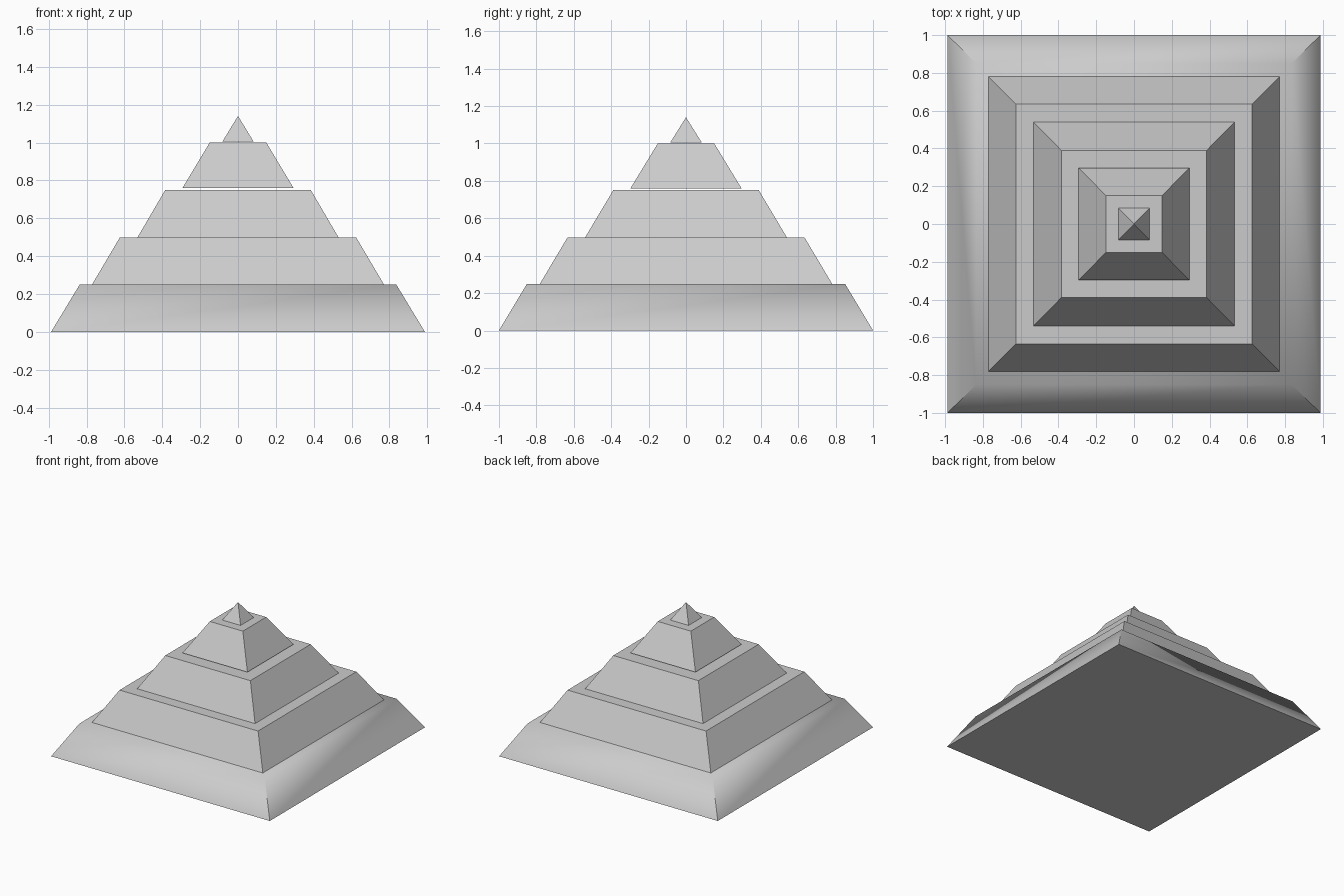
import bpy
import bmesh
from math import radians

cube = bpy.data.objects.get("Cube")
if cube:
    bpy.data.objects.remove(cube, do_unlink=True)

# One plain stone colour
stone = bpy.data.materials.new("light_grey_stone")
stone.use_nodes = True
stone.diffuse_color = (0.6, 0.6, 0.6, 1)
stone.node_tree.nodes["Principled BSDF"].inputs["Base Color"].default_value = (0.6, 0.6, 0.6, 1)


def tier(name, bottom, top, z0, z1):
    """Closed four-sided frustum; with top=None it ends in a point."""
    bm = bmesh.new()
    corners = [(-1, -1), (1, -1), (1, 1), (-1, 1)]

    def ring(half, z):
        return [bm.verts.new((sx * half[0], sy * half[1], z)) for sx, sy in corners]

    low = ring(bottom, z0)
    bm.faces.new(low[::-1])
    if top:
        high = ring(top, z1)
        bm.faces.new(high)
    else:
        apex = bm.verts.new((0, 0, z1))
    for i in range(4):
        j = (i + 1) % 4
        upper = [high[j], high[i]] if top else [apex]
        bm.faces.new([low[i], low[j]] + upper)
    mesh = bpy.data.meshes.new(name)
    bm.to_mesh(mesh)
    bm.free()
    mesh.materials.append(stone)
    obj = bpy.data.objects.new(name, mesh)
    bpy.context.collection.objects.link(obj)
    return obj


# Stacked tiers from the ground up
base = tier("base_tier", (0.987, 1.0), (0.836, 0.85), 0, 0.25)
tier("second_tier", (0.771, 0.781), (0.625, 0.634), 0.25, 0.497)
tier("third_tier", (0.532, 0.54), (0.384, 0.389), 0.497, 0.75)
tier("fourth_tier", (0.293, 0.297), (0.149, 0.151), 0.76, 1.0)
tier("capstone", (0.083, 0.085), None, 1.004, 1.14)

# The base blends softly into its ledge; its corners stay sharp
bpy.ops.object.select_all(action='DESELECT')
base.select_set(True)
bpy.context.view_layer.objects.active = base
bpy.ops.object.shade_smooth_by_angle(angle=radians(65))
